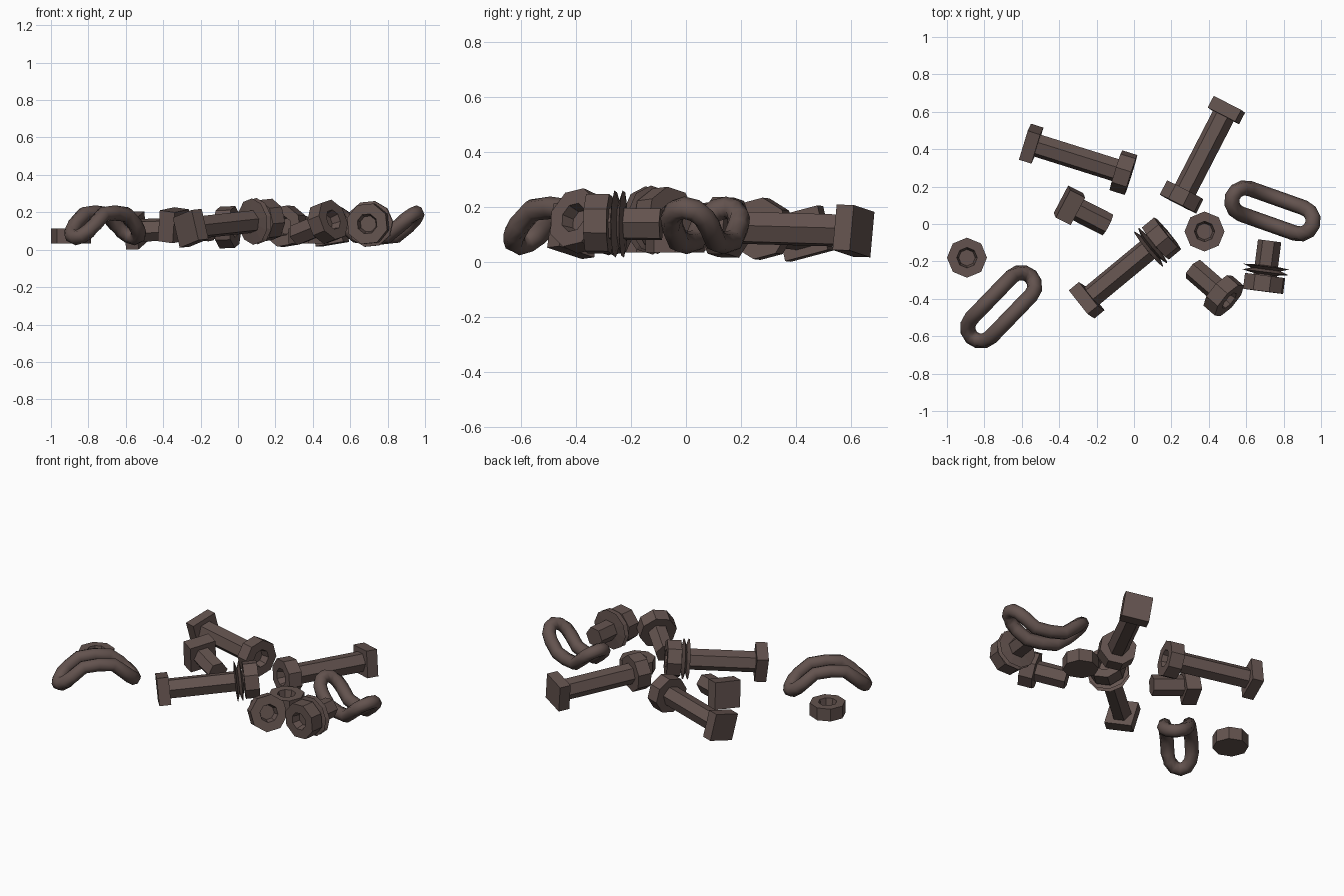
import bpy, bmesh, math
from mathutils import Vector, Matrix

if "Cube" in bpy.data.objects:
    bpy.data.objects.remove(bpy.data.objects["Cube"])

iron = bpy.data.materials.new("dark_brown_iron")
iron.diffuse_color = (0.125, 0.086, 0.077, 1)
iron.use_nodes = True
iron.node_tree.nodes["Principled BSDF"].inputs["Base Color"].default_value = iron.diffuse_color

SHAFT, NUT, THICK = 0.063, 0.113, 0.085


def lathe(bm, profile, sides, mat, roll=0.0):
    """Spin (radius, height) points round local z with flat sides, cap both ends."""
    rings = []
    for r, h in profile:
        rings.append([bm.verts.new(mat @ Vector((
            r * math.cos(roll + 2 * math.pi * i / sides),
            r * math.sin(roll + 2 * math.pi * i / sides), h))) for i in range(sides)])
    for lo, hi in zip(rings, rings[1:]):
        for i in range(sides):
            j = (i + 1) % sides
            bm.faces.new((lo[i], lo[j], hi[j], hi[i]))
    bm.faces.new(rings[0][::-1])
    bm.faces.new(rings[-1])


def finish(name, bm):
    bmesh.ops.recalc_face_normals(bm, faces=bm.faces)
    me = bpy.data.meshes.new(name)
    bm.to_mesh(me)
    bm.free()
    me.materials.append(iron)
    ob = bpy.data.objects.new(name, me)
    bpy.context.collection.objects.link(ob)
    return ob


def nut_profile(r, top, thick):
    """Octagonal nut with a blind, slightly tapered socket in its outer face."""
    return [(r, top - thick), (r, top), (0.055, top), (0.044, top - 0.05)]


def frame(start, end):
    """Local z runs from start to end, local x stays level."""
    z = (end - start).normalized()
    x = Vector((0, 0, 1)).cross(z).normalized()
    y = z.cross(x)
    m = Matrix((x, y, z)).transposed().to_4x4()
    m.translation = start
    return m


def bolt(name, start, end, head=True, nut=True, washer=False, roll=0.15, head_t=0.07):
    """Square head at start, socketed nut at end."""
    a, b = Vector(start), Vector(end)
    m, n = frame(a, b), (b - a).length
    bm = bmesh.new()
    lathe(bm, [(SHAFT, 0.02 if head else 0), (SHAFT, n - 0.06 if nut else n)], 6, m, roll)
    if head:
        r = 0.167 / math.sqrt(2)
        lathe(bm, [(r, 0), (r, head_t)], 4, m, math.pi / 4 + roll)
    if nut:
        lathe(bm, nut_profile(NUT, n, THICK), 8, m, math.pi / 8 + roll)
    if washer:
        t = n - THICK - 0.048
        lathe(bm, [(0.06, t - 0.006), (0.125, t), (0.08, t + 0.015),
                   (0.125, t + 0.03), (0.06, t + 0.042)], 10, m, roll)
    finish(name, bm)


# long bolts with square head and nut
bolt("long_bolt_left", (-0.583, 0.44, 0.105), (-0.016, 0.262, 0.125), roll=0.25)
bolt("long_bolt_right", (0.51, 0.64, 0.115), (0.235, 0.107, 0.13), roll=0.15)
bolt("long_bolt_centre", (-0.28, -0.43, 0.115), (0.18, -0.05, 0.165), washer=True, roll=-0.25)

# short bolts
bolt("short_square_bolt", (-0.385, 0.12, 0.14), (-0.14, -0.005, 0.105), nut=False, head_t=0.09, roll=0.1)
bolt("short_washer_bolt", (0.725, -0.09, 0.14), (0.69, -0.36, 0.142), head=False, washer=True, roll=0.1)
bolt("short_socket_bolt", (0.315, -0.24, 0.085), (0.51, -0.41, 0.165), head=False, roll=0.2)

# loose nuts lying flat
for name, x, y in (("loose_nut_left", -0.893, -0.18), ("loose_nut_right", 0.377, -0.04)):
    bm = bmesh.new()
    lathe(bm, nut_profile(0.107, 0.118, 0.08), 8, Matrix.Translation((x, y, 0)))
    finish(name, bm)


def chain_link(name, cx, cy, z_mid, z_end, angle):
    """Long loop of round bar whose two ends bend up or down."""
    flat = []
    for side in (1, -1):
        for k in range(-3, 4):
            t = k * math.pi / 6
            flat.append((side * (0.155 + 0.072 * math.cos(t)), side * 0.072 * math.sin(t)))
        flat += [(side * u, side * 0.072) for u in (0.09, 0, -0.09)]
    path = []
    for u, v in flat:
        bend = (max(0, abs(u) - 0.075) / 0.152) ** 1.2
        path.append(Vector((u, v, z_mid + (z_end - z_mid) * bend)))
    place = Matrix.Translation((cx, cy, 0)) @ Matrix.Rotation(angle, 4, 'Z')
    bm, rings, n, sides, rad = bmesh.new(), [], len(path), 8, 0.041
    for i, p in enumerate(path):
        tan = (path[(i + 1) % n] - path[i - 1]).normalized()
        out = Vector((p.x - max(-0.155, min(0.155, p.x)), p.y, 0))
        out = (out - tan * out.dot(tan)).normalized()
        up = tan.cross(out)
        rings.append([bm.verts.new(place @ (p + rad * (
            out * math.cos(2 * math.pi * k / sides) + up * math.sin(2 * math.pi * k / sides))))
            for k in range(sides)])
    for i in range(n):
        for k in range(sides):
            j, q = (i + 1) % n, (k + 1) % sides
            bm.faces.new((rings[i][k], rings[i][q], rings[j][q], rings[j][k])).smooth = True
    finish(name, bm)


# chain links, one arched and one turned over
chain_link("arched_link", -0.71, -0.443, 0.2, 0.068, math.radians(46))
chain_link("upturned_link", 0.74, 0.07, 0.072, 0.2, math.radians(-19.5))

# rest everything on the ground
bpy.context.view_layer.update()
low = min((o.matrix_world @ v.co).z for o in bpy.data.objects for v in o.data.vertices)
for o in bpy.data.objects:
    o.location.z -= low
